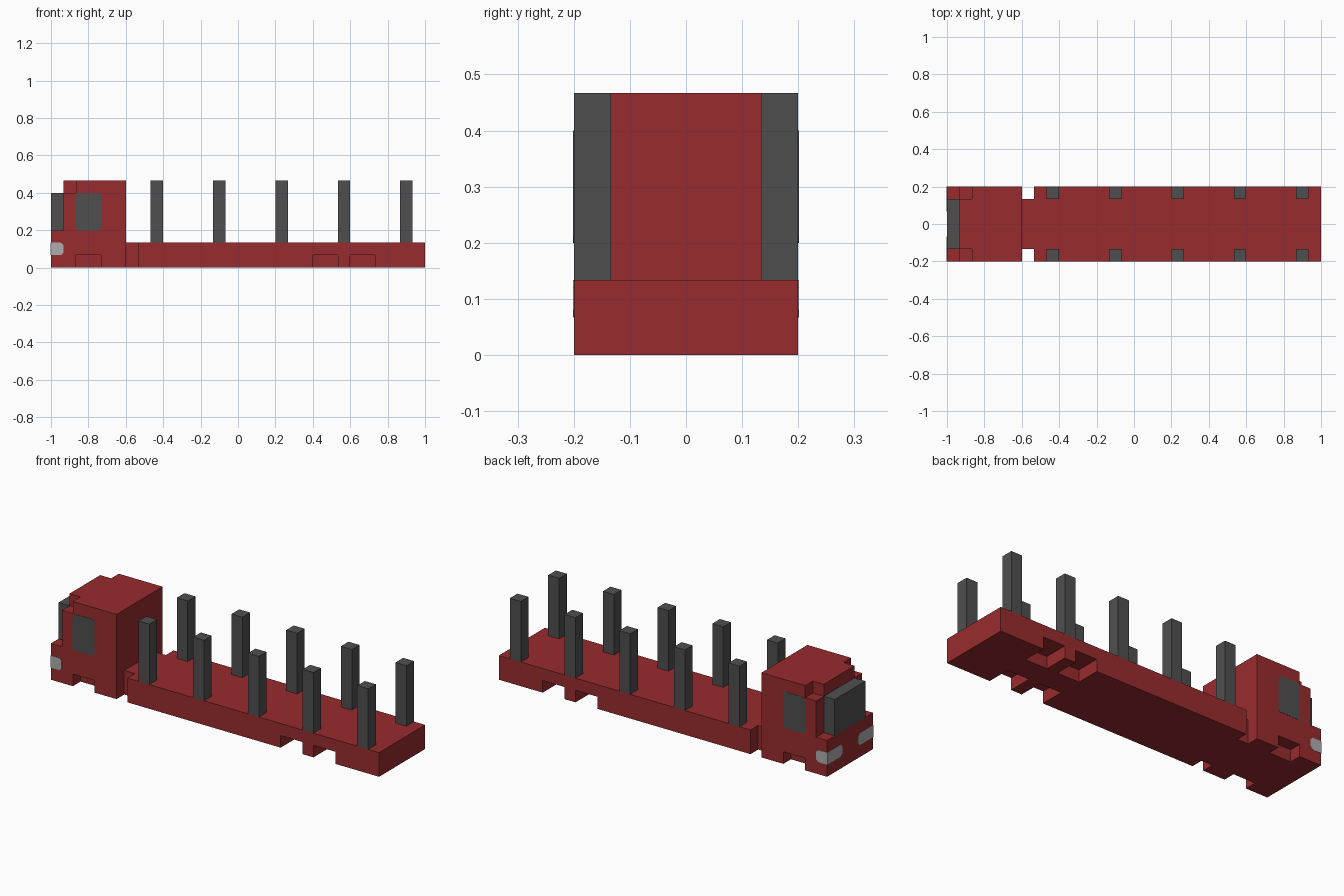
import bpy
import bmesh
from mathutils import Vector

if "Cube" in bpy.data.objects:
    bpy.data.objects.remove(bpy.data.objects["Cube"], do_unlink=True)

U = 1 / 15      # grid unit: the truck is 30 units long
E = 0.5         # overshoot of cutters beyond the surface


def material(name, rgb):
    m = bpy.data.materials.new(name)
    m.use_nodes = True
    m.diffuse_color = (*rgb, 1)
    bsdf = next(n for n in m.node_tree.nodes if n.type == 'BSDF_PRINCIPLED')
    bsdf.inputs["Base Color"].default_value = (*rgb, 1)
    bsdf.inputs["Roughness"].default_value = 0.8
    return m


RED = material("truck red", (0.315, 0.025, 0.027))
DARK = material("dark grey", (0.078, 0.078, 0.078))
LAMP = material("lamp grey", (0.42, 0.42, 0.42))


def prism(name, outline, direction, mat):
    """Extrude a flat outline of 3D points (in units) along a direction."""
    bm = bmesh.new()
    face = bm.faces.new([bm.verts.new(Vector(p) * U) for p in outline])
    ext = bmesh.ops.extrude_face_region(bm, geom=[face])
    moved = [g for g in ext["geom"] if isinstance(g, bmesh.types.BMVert)]
    bmesh.ops.translate(bm, verts=moved, vec=Vector(direction) * U)
    bmesh.ops.recalc_face_normals(bm, faces=bm.faces)
    mesh = bpy.data.meshes.new(name)
    bm.to_mesh(mesh)
    bm.free()
    mesh.materials.append(mat)
    obj = bpy.data.objects.new(name, mesh)
    bpy.context.collection.objects.link(obj)
    return obj


def box(name, x0, x1, y0, y1, z0, z1, mat):
    base = [(x0, y0, z0), (x1, y0, z0), (x1, y1, z0), (x0, y1, z0)]
    return prism(name, base, (0, 0, z1 - z0), mat)


def cut_sides(obj, x0, x1, depth, z0, z1):
    """Cut the same notch into both long sides."""
    for side in (1, -1):
        y0, y1 = sorted((side * (3 - depth), side * (3 + E)))
        cutter = box("cutter", x0, x1, y0, y1, z0, z1, RED)
        cutter.hide_render = True
        mod = obj.modifiers.new("notch", 'BOOLEAN')
        mod.operation = 'DIFFERENCE'
        mod.solver = 'EXACT'
        mod.object = cutter
        bpy.context.view_layer.objects.active = obj
        bpy.ops.object.modifier_apply(modifier=mod.name)
        bpy.data.objects.remove(cutter, do_unlink=True)


def cut_corners(a0, a1, z0, z1, c, cut_a0=True):
    """Outline of a panel with trimmed corners, in (along, height)."""
    left = [(a0, z1 - c), (a0, z0 + c), (a0 + c, z0)] if cut_a0 else [(a0, z1), (a0, z0)]
    right = [(a1 - c, z0), (a1, z0 + c), (a1, z1 - c), (a1 - c, z1)]
    return left + right + ([(a0 + c, z1)] if cut_a0 else [])


# Cab with bumper step, trimmed roof corners and wheel notches
cab_profile = [(-15, 0), (-9, 0), (-9, 7), (-14, 7), (-14, 3), (-15, 3)]
cab = prism("cab", [(x, -3, z) for x, z in cab_profile], (0, 6, 0), RED)
cut_sides(cab, -14 - E, -13, 1, 6, 7 + E)
cut_sides(cab, -13, -11, 1, -E, 1)

# Flat bed with coupling neck and two pairs of rear wheel notches
bed = box("flat_bed", -9, 15, -3, 3, 0, 2, RED)
cut_sides(bed, -9 - E, -8, 1, -E, 2 + E)
for x in (6, 9):
    cut_sides(bed, x, x + 2, 2, -E, 1)

# Windscreen block
box("windscreen", -15, -14, -2, 2, 3, 6, DARK)

# Stakes along both edges of the bed
for i in range(5):
    x = -7 + 5 * i
    box(f"left_stake_{i + 1}", x, x + 1, 2, 3, 2, 7, DARK)
    box(f"right_stake_{i + 1}", x, x + 1, -3, -2, 2, 7, DARK)

# Side windows and wrap-around headlights, as thin plates
T = 0.02
for side, label in ((1, "left"), (-1, "right")):
    window = cut_corners(-13, -11, 3, 6, 0.15)
    prism(f"{label}_window", [(x, side * 3, z) for x, z in window], (0, side * T, 0), DARK)
    lamp = cut_corners(-15, -14, 1, 2, 0.2, False)
    prism(f"{label}_lamp_side", [(x, side * 3, z) for x, z in lamp], (0, side * T, 0), LAMP)
    lamp = cut_corners(-3, -1, 1, 2, 0.25, False)
    prism(f"{label}_lamp_front", [(-15, -side * y, z) for y, z in lamp], (-T, 0, 0), LAMP)
